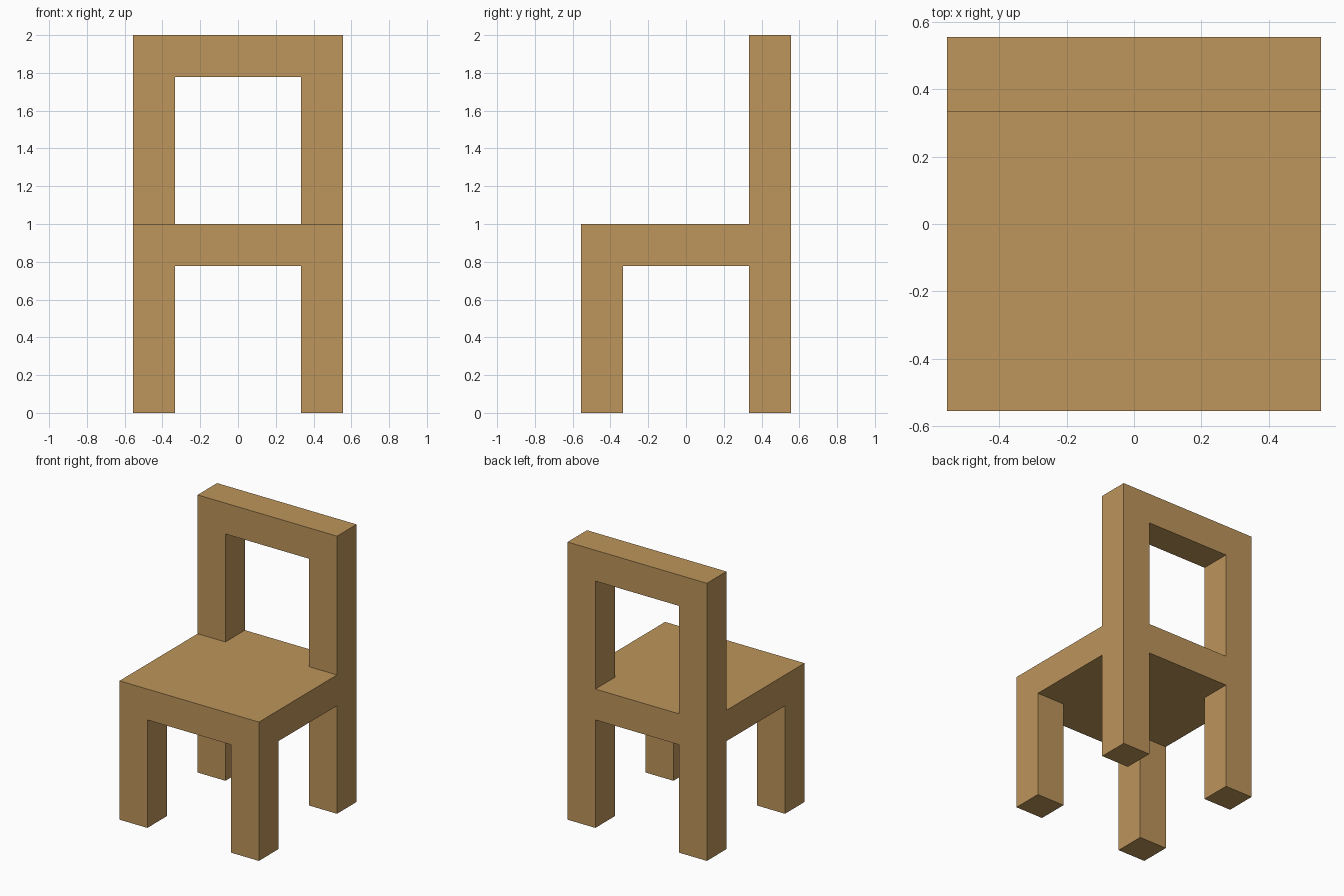
import bpy, bmesh
from mathutils import Vector

if "Cube" in bpy.data.objects:
    bpy.data.objects.remove(bpy.data.objects["Cube"])

OUT, INN = 0.5556, 0.3333            # outer and inner faces of the square posts
SEAT_LOW, SEAT_TOP = 0.7778, 1.0
RAIL_LOW, RAIL_TOP = 1.7778, 2.0

wood = bpy.data.materials.new("light_wood")
wood.diffuse_color = (0.51, 0.30, 0.105, 1)
wood.use_nodes = True
wood.node_tree.nodes["Principled BSDF"].inputs["Base Color"].default_value = wood.diffuse_color

bm = bmesh.new()


def extrude(face, height):
    """Extrude a horizontal face to the given height and return its new cap."""
    cap = bmesh.ops.extrude_discrete_faces(bm, faces=[face])["faces"][0]
    for v in cap.verts:
        v.co.z = height
    return cap


def find_face(center):
    return min(bm.faces, key=lambda f: (f.calc_center_median() - Vector(center)).length)


# Seat slab, cut along the post lines
bmesh.ops.create_cube(bm, size=1)
for v in bm.verts:
    v.co = (v.co.x * 2 * OUT, v.co.y * 2 * OUT, SEAT_TOP if v.co.z > 0 else SEAT_LOW)
for axis in ((1, 0, 0), (0, 1, 0)):
    for side in (-INN, INN):
        bmesh.ops.bisect_plane(bm, geom=bm.verts[:] + bm.edges[:] + bm.faces[:],
                               plane_co=Vector(axis) * side, plane_no=axis)

# Four legs, and two back posts continuing above the seat
mid = (OUT + INN) / 2
for x in (-mid, mid):
    for y in (-mid, mid):
        extrude(find_face((x, y, SEAT_LOW)), 0)
    post = extrude(find_face((x, mid, SEAT_TOP)), RAIL_LOW)
    extrude(post, RAIL_TOP)

# Top rail, bridged between the inner sides of the post heads
ends = [find_face((x, mid, (RAIL_LOW + RAIL_TOP) / 2)) for x in (-INN, INN)]
loops = [e for f in ends for e in f.edges]
bmesh.ops.delete(bm, geom=ends, context='FACES_ONLY')
bmesh.ops.bridge_loops(bm, edges=loops)

bmesh.ops.recalc_face_normals(bm, faces=bm.faces[:])
mesh = bpy.data.meshes.new("chair_frame")
bm.to_mesh(mesh)
bm.free()
mesh.materials.append(wood)
bpy.context.collection.objects.link(bpy.data.objects.new("chair_frame", mesh))
